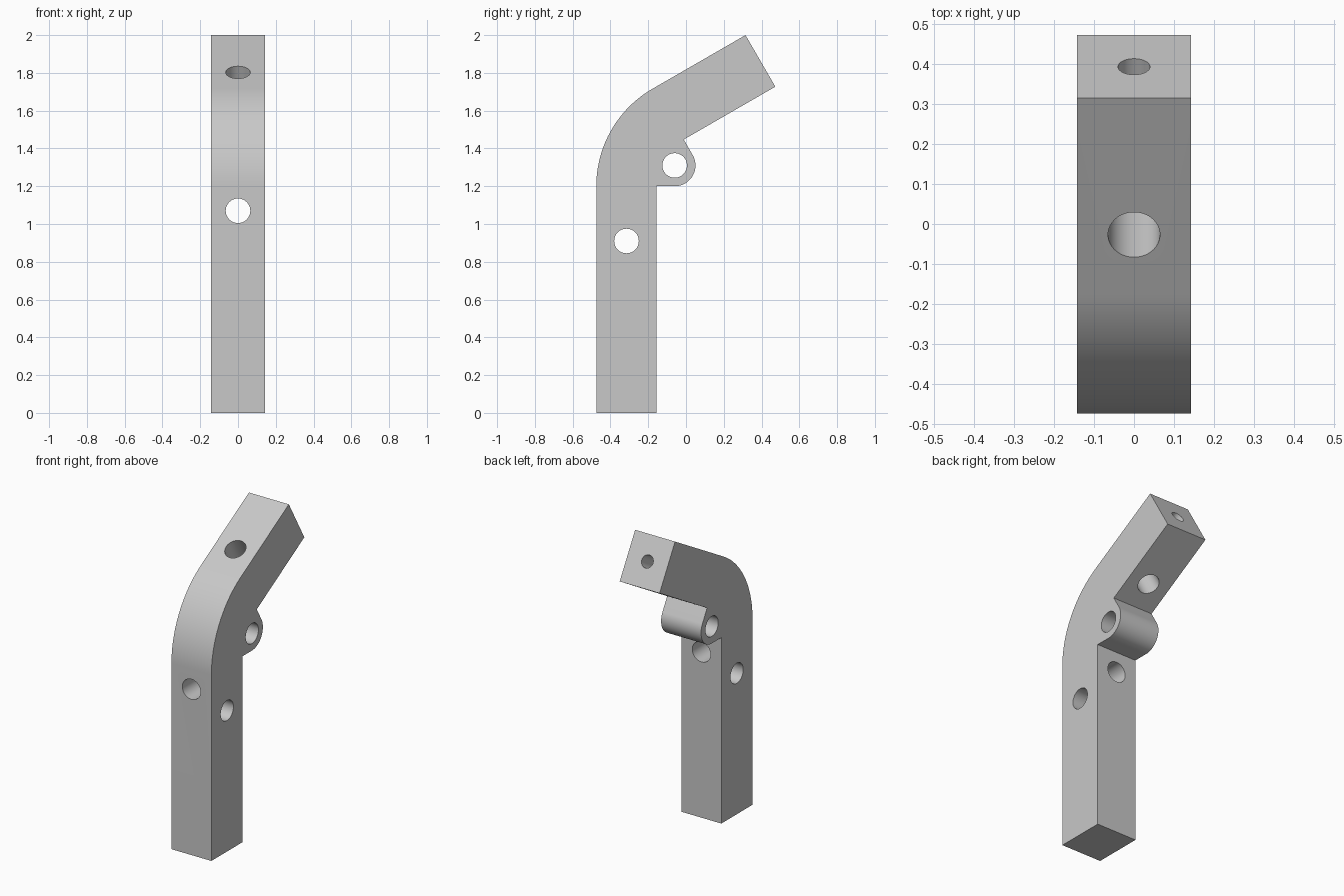
import bpy, bmesh
from math import radians, sin, cos
from mathutils import Vector

cube = bpy.data.objects.get("Cube")
if cube:
    bpy.data.objects.remove(cube, do_unlink=True)

HALF = 0.1425                                    # half the bar width
ALONG = Vector((0, cos(radians(30)), 0.5))       # direction of the tilted arm
NORMAL = Vector((0, -0.5, cos(radians(30))))     # direction out of the arm's top

grey = bpy.data.materials.new("plain grey")
grey.use_nodes = True
grey.diffuse_color = (0.58, 0.58, 0.58, 1)
grey.node_tree.nodes["Principled BSDF"].inputs["Base Color"].default_value = grey.diffuse_color


def arc(cy, cz, r, start, end, steps):
    angles = [radians(start + (end - start) * i / steps) for i in range(steps + 1)]
    return [(cy + r * cos(a), cz + r * sin(a)) for a in angles]


def extrude_profile(name, points):
    bm = bmesh.new()
    face = bm.faces.new([bm.verts.new((-HALF, y, z)) for y, z in points])
    grown = bmesh.ops.extrude_face_region(bm, geom=[face])["geom"]
    moved = [v for v in grown if isinstance(v, bmesh.types.BMVert)]
    bmesh.ops.translate(bm, verts=moved, vec=(2 * HALF, 0, 0))
    bmesh.ops.recalc_face_normals(bm, faces=bm.faces)
    mesh = bpy.data.meshes.new(name)
    bm.to_mesh(mesh)
    bm.free()
    obj = bpy.data.objects.new(name, mesh)
    bpy.context.collection.objects.link(obj)
    return obj


def drill(target, centre, axis, radius, length):
    bpy.ops.mesh.primitive_cylinder_add(vertices=64, radius=radius, depth=length, location=centre)
    cutter = bpy.context.object
    cutter.name = "hole_cutter"
    cutter.hide_render = True
    cutter.rotation_euler = Vector(axis).to_track_quat('Z', 'Y').to_euler()
    mod = target.modifiers.new("hole", 'BOOLEAN')
    mod.operation, mod.solver, mod.object = 'DIFFERENCE', 'EXACT', cutter
    bpy.context.view_layer.objects.active = target
    bpy.ops.object.modifier_apply(modifier=mod.name)
    bpy.data.objects.remove(cutter, do_unlink=True)


# Side outline: leg, rounded bend, tilted arm, pivot lug
outline = [(-0.157, 0), (-0.475, 0)]
outline += arc(0.121, 1.2, 0.596, 180, 120, 32)
outline += [(0.315, 2.0), (0.473, 1.727), (-0.012, 1.447)]
outline += arc(-0.06, 1.31, 0.11, 30, -90, 32)
outline += [(-0.157, 1.2)]
bracket = extrude_profile("bent_bracket", outline)

# Cross holes through the lug and the leg, then front-to-back hole in the leg
drill(bracket, (0, -0.06, 1.31), (1, 0, 0), 0.065, 1)
drill(bracket, (0, -0.315, 0.91), (1, 0, 0), 0.065, 1)
drill(bracket, (0, -0.315, 1.07), (0, 1, 0), 0.065, 0.6)

# Hole square through the arm, and a narrow bore from the arm's end to meet it
middle = Vector((0, -0.027, 1.803)) - NORMAL * 0.158
drill(bracket, middle, NORMAL, 0.065, 0.5)
drill(bracket, middle + ALONG * 0.25, ALONG, 0.04, 0.5)

bracket.data.materials.clear()
bracket.data.materials.append(grey)
bpy.ops.object.select_all(action='DESELECT')
bracket.select_set(True)
bpy.context.view_layer.objects.active = bracket
bpy.ops.object.shade_smooth_by_angle(angle=radians(25))
